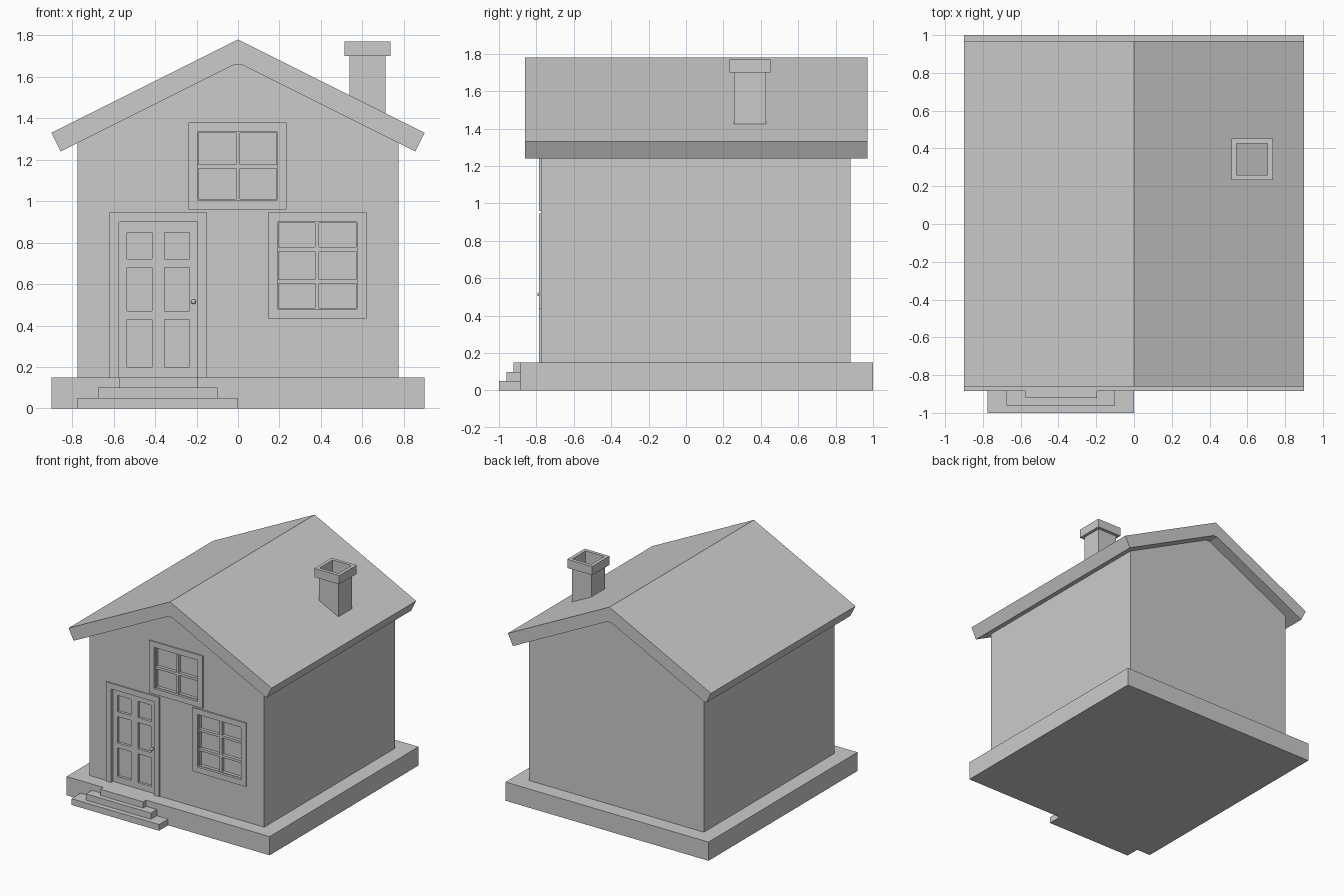
import bpy, bmesh
from mathutils import Matrix, Vector

if "Cube" in bpy.data.objects:
    bpy.data.objects.remove(bpy.data.objects["Cube"])


def finish(name, bm):
    bmesh.ops.remove_doubles(bm, verts=bm.verts, dist=1e-5)
    bmesh.ops.recalc_face_normals(bm, faces=bm.faces)
    me = bpy.data.meshes.new(name)
    bm.to_mesh(me)
    bm.free()
    ob = bpy.data.objects.new(name, me)
    bpy.context.collection.objects.link(ob)
    return ob


def extrude_y(bm, faces, depth):
    new = bmesh.ops.extrude_face_region(bm, geom=faces, use_keep_orig=True)["geom"]
    verts = [g for g in new if isinstance(g, bmesh.types.BMVert)]
    bmesh.ops.translate(bm, verts=verts, vec=(0, depth, 0))


def prism(name, profile, y0, y1):
    """Extrude an x-z profile along y."""
    bm = bmesh.new()
    face = bm.faces.new([bm.verts.new((x, y0, z)) for x, z in profile])
    extrude_y(bm, [face], y1 - y0)
    return finish(name, bm)


def box(name, x0, x1, y0, y1, z0, z1):
    return prism(name, [(x0, z0), (x1, z0), (x1, z1), (x0, z1)], y0, y1)


def lattice(name, outer, cols, rows, y0, y1):
    """A flat board with rectangular holes at every column/row crossing."""
    ox0, ox1, oz0, oz1 = outer
    xs = sorted({ox0, ox1, *[v for c in cols for v in c]})
    zs = sorted({oz0, oz1, *[v for r in rows for v in r]})
    bm = bmesh.new()
    for a, b in zip(xs, xs[1:]):
        for c, d in zip(zs, zs[1:]):
            if (a, b) not in cols or (c, d) not in rows:
                bm.faces.new([bm.verts.new((x, y0, z))
                              for x, z in ((a, c), (b, c), (b, d), (a, d))])
    bmesh.ops.remove_doubles(bm, verts=bm.verts, dist=1e-5)
    extrude_y(bm, bm.faces[:], y1 - y0)
    return finish(name, bm)


# Foundation and front steps
box("foundation", -0.9, 0.9, -0.885, 1.0, 0, 0.15)
for i, (x0, x1, y) in enumerate([(-0.775, 0, -1.0), (-0.675, -0.1, -0.96),
                                 (-0.575, -0.195, -0.922)]):
    box(f"step_{i + 1}", x0, x1, y, -0.88, 0.05 * i, 0.05 * (i + 1))

# Gabled walls
WALL, BACK = -0.775, -0.74
walls = prism("walls", [(-0.775, 0.15), (0.775, 0.15), (0.775, 1.30),
                        (0, 1.685), (-0.775, 1.30)], WALL, 0.88)

# Roof
half = [(0.02, 1.658), (0.855, 1.24), (0.9, 1.33)]
prism("roof", half + [(0, 1.78)] + [(-x, z) for x, z in reversed(half)], -0.86, 0.97)

# Recesses for the door and windows
openings = {"door": (-0.575, -0.195, 0.15, 0.90),
            "upper_window": (-0.195, 0.19, 1.005, 1.335),
            "lower_window": (0.19, 0.575, 0.48, 0.90)}
for part, (x0, x1, z0, z1) in openings.items():
    low = 0.1 if part == "door" else z0
    cutter = box(part + "_cutter", x0, x1, -0.9, BACK, low, z1)
    cutter.hide_render = True
    cutter.hide_set(True)
    mod = walls.modifiers.new(part + "_recess", "BOOLEAN")
    mod.operation = "DIFFERENCE"
    mod.solver = "EXACT"
    mod.object = cutter
    # Surround trim
    bottom = z0 if part == "door" else z0 - 0.045
    lattice(part + "_trim", (x0 - 0.045, x1 + 0.045, bottom, z1 + 0.045),
            [(x0, x1)], [(z0, z1)], WALL - 0.01, WALL + 0.005)

# Panelled door leaf
lattice("door", openings["door"], [(-0.535, -0.415), (-0.355, -0.235)],
        [(0.20, 0.43), (0.47, 0.68), (0.72, 0.85)], -0.76, BACK + 0.002)

# Glazing bars
lattice("upper_window_bars", openings["upper_window"],
        [(-0.19, -0.01), (0.01, 0.185)], [(1.01, 1.157), (1.177, 1.33)],
        -0.765, BACK + 0.002)
lattice("lower_window_bars", openings["lower_window"],
        [(0.195, 0.372), (0.392, 0.57)],
        [(0.485, 0.603), (0.623, 0.758), (0.778, 0.895)], -0.765, BACK + 0.002)

# Door knob
bm = bmesh.new()
bmesh.ops.create_uvsphere(bm, u_segments=12, v_segments=8, radius=0.012,
                          matrix=Matrix.Translation((-0.215, -0.783, 0.515)))
bmesh.ops.create_cone(bm, cap_ends=True, segments=10, radius1=0.005, radius2=0.005,
                      depth=0.03, matrix=Matrix.Translation((-0.215, -0.767, 0.515))
                      @ Matrix.Rotation(1.5708, 4, "X"))
knob = finish("door_knob", bm)
for p in knob.data.polygons:
    p.use_smooth = True

# Hollow chimney: square rings from the roof up over the cap and back down inside
bm = bmesh.new()
centre = Vector((0.625, 0.342, 0))
rings = []
for r, z in [(0.086, None), (0.086, 1.70), (0.11, 1.70), (0.11, 1.77),
             (0.083, 1.77), (0.083, None)]:
    ring = []
    for sx, sy in [(-1, -1), (1, -1), (1, 1), (-1, 1)]:
        p = centre + Vector((sx * r, sy * r, 0))
        p.z = z if z else 1.775 - 0.5 * p.x
        ring.append(bm.verts.new(p))
    rings.append(ring)
for a, b in zip(rings, rings[1:] + rings[:1]):
    for i in range(4):
        j = (i + 1) % 4
        bm.faces.new((a[i], a[j], b[j], b[i]))
finish("chimney", bm)
